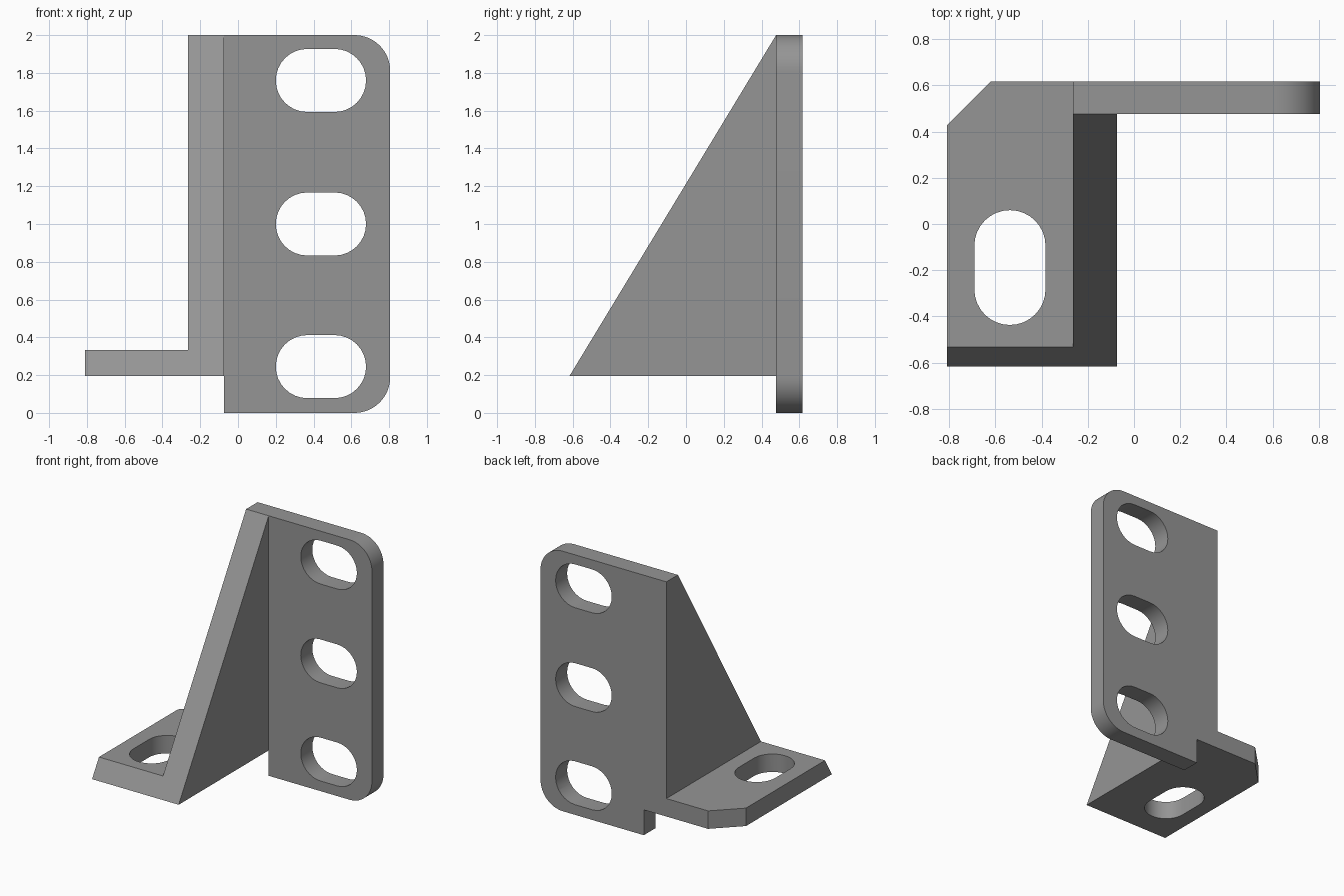
import bpy, bmesh, math
from mathutils import Vector

if "Cube" in bpy.data.objects:
    bpy.data.objects.remove(bpy.data.objects["Cube"])

grey = bpy.data.materials.new("steel_grey")
grey.diffuse_color = (0.30, 0.30, 0.30, 1)
grey.use_nodes = True
grey.node_tree.nodes["Principled BSDF"].inputs["Base Color"].default_value = grey.diffuse_color


def prism(name, outline, axis, start, end):
    """Extrude a 2D outline along an axis; outline holds the other two axes in order."""
    def point(p, d):
        c = list(p)
        c.insert(axis, d)
        return Vector(c)
    bm = bmesh.new()
    face = bm.faces.new([bm.verts.new(point(p, start)) for p in outline])
    ext = bmesh.ops.extrude_face_region(bm, geom=[face])
    move = Vector((0, 0, 0))
    move[axis] = end - start
    bmesh.ops.translate(bm, vec=move, verts=[v for v in ext["geom"] if isinstance(v, bmesh.types.BMVert)])
    bmesh.ops.recalc_face_normals(bm, faces=bm.faces)
    mesh = bpy.data.meshes.new(name)
    bm.to_mesh(mesh)
    bm.free()
    mesh.materials.append(grey)
    obj = bpy.data.objects.new(name, mesh)
    bpy.context.collection.objects.link(obj)
    return obj


def arc(cx, cy, r, a0, a1, n=16):
    angles = [math.radians(a0 + (a1 - a0) * i / n) for i in range(n + 1)]
    return [(cx + r * math.cos(a), cy + r * math.sin(a)) for a in angles]


def combine(target, other, operation):
    bpy.context.view_layer.objects.active = target
    mod = target.modifiers.new("join", "BOOLEAN")
    mod.operation, mod.solver, mod.object = operation, "EXACT", other
    bpy.ops.object.modifier_apply(modifier=mod.name)
    bpy.data.objects.remove(other)


LEFT, RIB, STEP, RIGHT = -0.81, -0.265, -0.073, 0.806
FRONT, PLATE, BACK = -0.617, 0.477, 0.617
FLOOR, BASE_TOP, TOP = 0.195, 0.333, 2.0
slope = (PLATE - FRONT) / (TOP - FLOOR)
R = 0.19

# Upright plate with two rounded corners and a notch over the base
bracket = prism("bracket", [(STEP, 0)] + arc(RIGHT - R, R, R, -90, 0) + arc(RIGHT - R, TOP - R, R, 0, 90)
                + [(RIB, TOP), (RIB, FLOOR), (STEP, FLOOR)], 1, PLATE, BACK)

# Triangular rib
rib = prism("rib", [(FRONT, FLOOR), (PLATE, FLOOR), (PLATE, TOP)], 0, RIB, STEP)
combine(bracket, rib, "UNION")

# Base flange: sloped front edge, chamfered back corner
base = prism("base_flange", [(FRONT, FLOOR), (BACK, FLOOR), (BACK, BASE_TOP),
                             (FRONT + slope * (BASE_TOP - FLOOR), BASE_TOP)], 0, LEFT, RIB)
corner = prism("corner_cutter", [(LEFT - 0.1, 0.327), (LEFT - 0.1, 0.8), (-0.437, 0.8)], 2, 0, 0.6)
combine(base, corner, "DIFFERENCE")
combine(bracket, base, "UNION")

# Slots through the plate
for z in (0.245, 1.0, 1.76):
    r = 0.167
    slot = prism("plate_slot", arc(0.367, z, r, 90, 270) + arc(0.511, z, r, -90, 90), 1, PLATE - 0.1, BACK + 0.1)
    combine(bracket, slot, "DIFFERENCE")

# Slot through the base
r = 0.154
slot = prism("base_slot", arc(-0.537, 0.06 - r, r, 0, 180) + arc(-0.537, -0.437 + r, r, 180, 360), 2, 0.1, 0.5)
combine(bracket, slot, "DIFFERENCE")

# Merge flush faces, then smooth only the rounded surfaces
bm = bmesh.new()
bm.from_mesh(bracket.data)
bmesh.ops.remove_doubles(bm, verts=bm.verts, dist=0.0005)
bmesh.ops.dissolve_limit(bm, angle_limit=0.01, verts=bm.verts, edges=bm.edges)
bm.to_mesh(bracket.data)
bm.free()
bpy.ops.object.select_all(action="DESELECT")
bracket.select_set(True)
bpy.context.view_layer.objects.active = bracket
bpy.ops.object.shade_smooth_by_angle(angle=math.radians(30))
